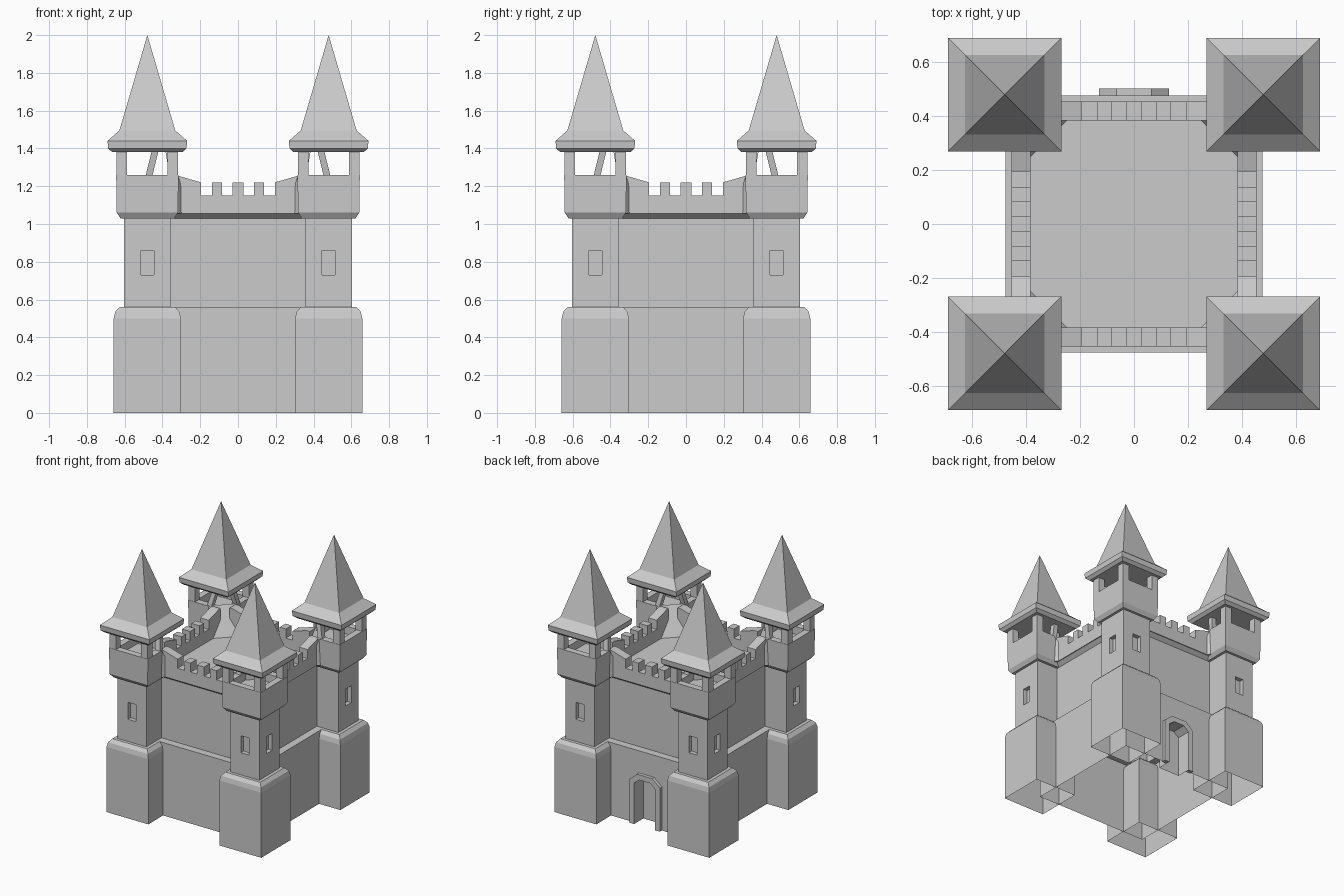
import bpy, bmesh, math
from mathutils import Vector, Matrix

if "Cube" in bpy.data.objects:
    bpy.data.objects.remove(bpy.data.objects["Cube"])

C = 0.48            # tower centre offset in x and y
S2 = math.sqrt(2)


def finish(name, bm, mirror=False):
    bmesh.ops.remove_doubles(bm, verts=bm.verts[:], dist=1e-5)
    bmesh.ops.recalc_face_normals(bm, faces=bm.faces[:])
    me = bpy.data.meshes.new(name)
    bm.to_mesh(me)
    bm.free()
    ob = bpy.data.objects.new(name, me)
    bpy.context.collection.objects.link(ob)
    if mirror:
        add_mirror(ob)
    return ob


def add_mirror(ob):
    m = ob.modifiers.new("four_corners", 'MIRROR')
    m.use_axis = (True, True, False)
    m.use_mirror_merge = False


def loft(rings, c=0.0):
    """Square rings (half size, z) joined into a closed solid."""
    bm = bmesh.new()
    rows = [[bm.verts.new((c + h * a, c + h * b, z))
             for a, b in ((-1, -1), (1, -1), (1, 1), (-1, 1))] for h, z in rings]
    for r, s in zip(rows, rows[1:]):
        for i in range(4):
            j = (i + 1) % 4
            bm.faces.new((r[i], r[j], s[j], s[i]))
    bm.faces.new(rows[0][::-1])
    if rings[-1][0] > 1e-3:
        bm.faces.new(rows[-1])
    return bm


def plate(bm, outline, y0, y1):
    """Outline in x, z extruded between two y values."""
    f = bm.faces.new([bm.verts.new((x, y0, z)) for x, z in outline])
    ext = bmesh.ops.extrude_face_region(bm, geom=[f])
    vs = [g for g in ext['geom'] if isinstance(g, bmesh.types.BMVert)]
    bmesh.ops.translate(bm, verts=vs, vec=(0, y1 - y0, 0))
    return bm


def box(bm, centre, size):
    m = Matrix.Translation(centre) @ Matrix.Diagonal((*size, 1))
    bmesh.ops.create_cube(bm, size=1, matrix=m)


def hull(bm, pts):
    vs = [bm.verts.new(p) for p in pts]
    bmesh.ops.convex_hull(bm, input=vs)


def carve(ob, cutter, plane=None):
    """Apply a boolean cut, open the underside, optionally slice by a plane."""
    cutter.hide_render = True
    m = ob.modifiers.new("cut", 'BOOLEAN')
    m.operation, m.solver, m.object = 'DIFFERENCE', 'EXACT', cutter
    dg = bpy.context.evaluated_depsgraph_get()
    me = bpy.data.meshes.new_from_object(ob.evaluated_get(dg))
    ob.modifiers.clear()
    bm = bmesh.new()
    bm.from_mesh(me)
    low = [f for f in bm.faces if all(v.co.z < 1e-4 for v in f.verts)]
    bmesh.ops.delete(bm, geom=low, context='FACES')
    if plane:
        geom = bm.verts[:] + bm.edges[:] + bm.faces[:]
        bmesh.ops.bisect_plane(bm, geom=geom, plane_co=plane[0],
                               plane_no=plane[1], clear_outer=True)
    bm.to_mesh(me)
    bm.free()
    ob.data = me
    bpy.data.objects.remove(cutter)


# Keep walls with ledge, overhang and roof deck; door recess in the back
keep = finish("keep_walls", loft([(0.478, 0), (0.478, 0.56), (0.42, 0.56), (0.42, 1.03),
                                  (0.455, 1.06), (0.385, 1.06)]))
outer = [(0.13, 0), (0.13, 0.335), (0.065, 0.39), (-0.065, 0.39), (-0.13, 0.335), (-0.13, 0)]
inner = [(0.09, 0), (0.09, 0.315), (0.045, 0.35), (-0.045, 0.35), (-0.09, 0.315), (-0.09, 0)]
hole = [(x, z if z else -0.1) for x, z in inner]
carve(keep, finish("door_cutter", plate(bmesh.new(), hole, 0.39, 0.6)))

# Door surround
finish("door_frame", plate(bmesh.new(), outer + inner[::-1], 0.47, 0.503))

# Battlements on the four sides
half = [(0.03, 1.22), (0.03, 1.15), (0.084, 1.15), (0.084, 1.22), (0.137, 1.22),
        (0.137, 1.15), (0.195, 1.15), (0.195, 1.22), (0.315, 1.255), (0.34, 1.255), (0.34, 1.055)]
profile = half + [(-x, z) for x, z in reversed(half)]
for k, side in enumerate(("back", "left", "front", "right")):
    bm = plate(bmesh.new(), profile, 0.385, 0.455)
    bm.transform(Matrix.Rotation(k * math.pi / 2, 4, 'Z'))
    finish("battlement_" + side, bm)

# Tower: footing, shaft and hollow head, with windows on the two outer sides
tower = finish("towers", loft([(0.178, 0), (0.178, 0.50), (0.170, 0.535), (0.148, 0.56),
                               (0.123, 0.56), (0.123, 1.03), (0.142, 1.03), (0.162, 1.06),
                               (0.165, 1.26), (0.115, 1.26), (0.115, 1.2)], C))
bm = bmesh.new()
box(bm, (C, C + 0.15, 0.795), (0.068, 0.12, 0.13))
box(bm, (C + 0.15, C, 0.795), (0.12, 0.068, 0.13))
inward = Vector((-1, -1, 0)) / S2
cut_at = Vector((C, C, 1.26)) + inward * 0.165 / S2
carve(tower, finish("window_cutter", bm), (cut_at, inward * 0.2 + Vector((0, 0, 0.113))))
add_mirror(tower)


def local(u, v, z):
    return (C - u, C - v, z)


# Sloped diagonal face leading from the deck to the tower head
bm = bmesh.new()
hull(bm, [local(*p) for p in ((0.005, 0.16, 1.26), (0.16, 0.005, 1.26),
                              (0.235, 0.095, 1.055), (0.095, 0.235, 1.055),
                              (0.0, 0.16, 1.055), (0.16, 0.0, 1.055))])
finish("tower_ramps", bm, True)

# Upright corner posts and the two leaning posts of the inner opening
bm = bmesh.new()
for a, b in ((1, 1), (1, -1), (-1, 1)):
    box(bm, (C + 0.135 * a, C + 0.135 * b, 1.315), (0.056, 0.056, 0.15))
finish("tower_posts", bm, True)
bm = bmesh.new()
for swap in (False, True):
    pts = []
    for u, v, z in ((0.005, 0.14, 1.24), (0.042, 0.115, 1.39)):
        for du in (-0.018, 0.018):
            for dv in (-0.02, 0.02):
                q = (u + du, v + dv)
                pts.append(local(*(q[::-1] if swap else q), z))
    hull(bm, pts)
finish("leaning_posts", bm, True)

# Pyramid roofs with flared eaves
finish("tower_roofs", loft([(0.185, 1.38), (0.207, 1.40), (0.211, 1.44),
                            (0.148, 1.495), (0.0, 2.0)], C), True)
